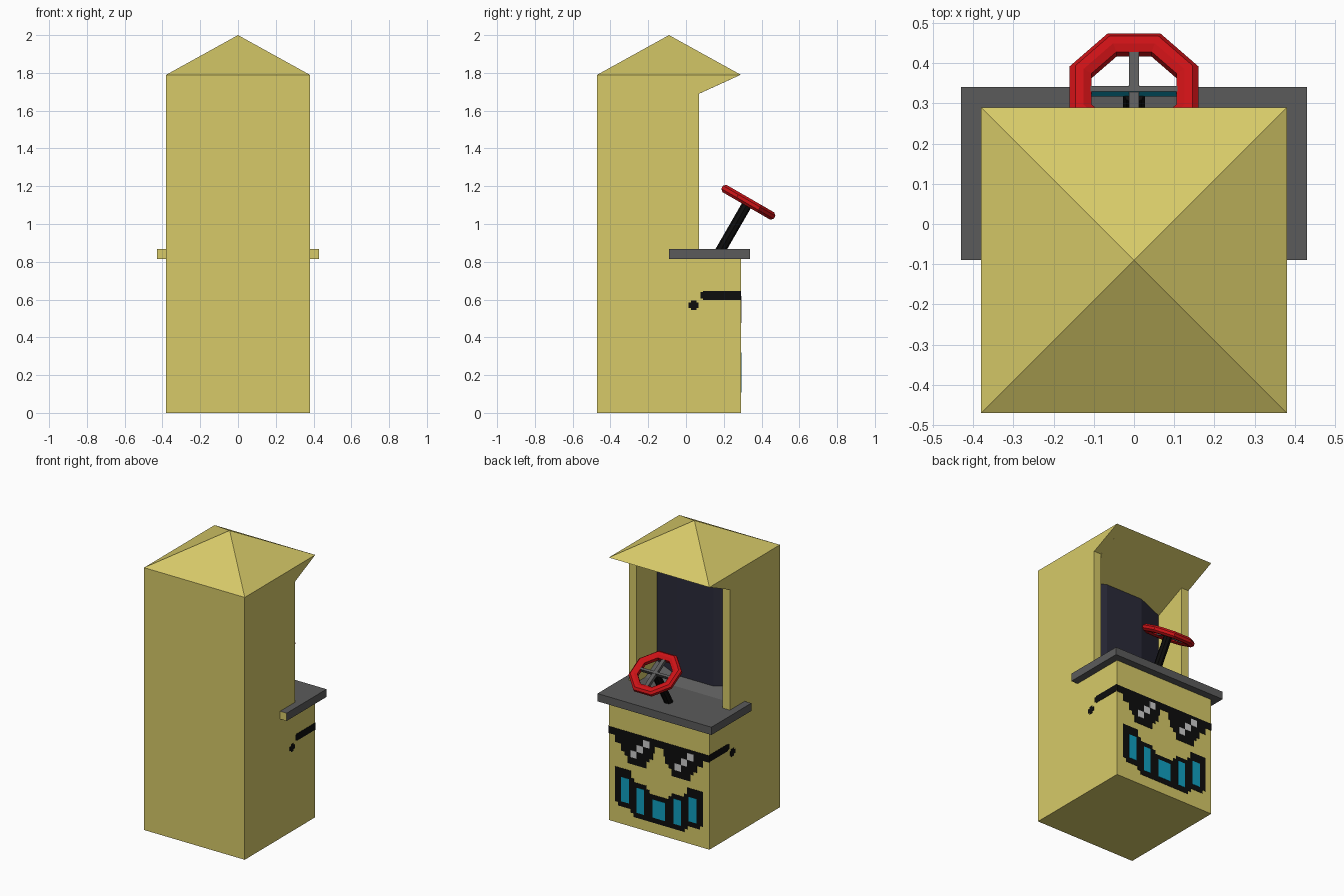
import bpy, bmesh, math
from mathutils import Matrix, Vector

if "Cube" in bpy.data.objects:
    bpy.data.objects.remove(bpy.data.objects["Cube"])


def material(name, r, g, b):
    m = bpy.data.materials.new(name)
    m.use_nodes = True
    m.diffuse_color = (r, g, b, 1)
    bsdf = next(n for n in m.node_tree.nodes if n.type == 'BSDF_PRINCIPLED')
    bsdf.inputs["Base Color"].default_value = (r, g, b, 1)
    bsdf.inputs["Roughness"].default_value = 0.8
    return m


YELLOW = material("cabinet yellow", .68, .59, .14)
GREY = material("counter grey", .105, .105, .105)
NAVY = material("screen navy", .024, .024, .042)
BLACK = material("ink black", .004, .004, .004)
RED = material("wheel red", .6, .006, .008)
CYAN = material("bright cyan", .005, .35, .53)
SILVER = material("glint silver", .6, .6, .6)


def finish(name, bm, *mats, matrix=None):
    bmesh.ops.recalc_face_normals(bm, faces=bm.faces[:])
    mesh = bpy.data.meshes.new(name)
    bm.to_mesh(mesh)
    bm.free()
    for m in mats:
        mesh.materials.append(m)
    ob = bpy.data.objects.new(name, mesh)
    if matrix:
        ob.matrix_world = matrix
    bpy.context.collection.objects.link(ob)
    return ob


def add_box(bm, lo, hi):
    lo, hi = Vector(lo), Vector(hi)
    mat = Matrix.Translation((lo + hi) / 2) @ Matrix.Diagonal((*(hi - lo), 1))
    bmesh.ops.create_cube(bm, size=1, matrix=mat)


def box(name, lo, hi, *mats, matrix=None, accent=None):
    """A box; faces pointing along accent take the second material."""
    bm = bmesh.new()
    add_box(bm, lo, hi)
    bm.normal_update()
    if accent:
        for f in bm.faces:
            f.material_index = int(f.normal.dot(Vector(accent)) > .9)
    return finish(name, bm, *mats, matrix=matrix)


def prism(name, points, offset, mat):
    """Extrude a flat outline along an offset."""
    bm = bmesh.new()
    face = bm.faces.new([bm.verts.new(p) for p in points])
    ext = bmesh.ops.extrude_face_region(bm, geom=[face], use_keep_orig=True)
    moved = [v for v in ext["geom"] if isinstance(v, bmesh.types.BMVert)]
    bmesh.ops.translate(bm, verts=moved, vec=offset)
    return finish(name, bm, mat)


W, BACK, FRONT, EAVE = .38, -.47, .29, 1.79
WALL = .055
INNER = W - WALL

# Cabinet body
box("cabinet_base", (-W, BACK, 0), (W, FRONT, .82), YELLOW)
box("cabinet_back", (-INNER, BACK, .82), (INNER, BACK + WALL, EAVE), YELLOW)
wall_outline = [(BACK, .82), (.07, .82), (.07, 1.69), (FRONT, EAVE), (BACK, EAVE)]
for side, x in (("left", INNER), ("right", -W)):
    prism(side + "_wall", [(x, y, z) for y, z in wall_outline], (WALL, 0, 0), YELLOW)

# Sloping ceiling under the canopy
ceiling = [(FRONT, EAVE), (-.2, 1.567), (-.2, EAVE)]
prism("canopy_ceiling", [(-INNER, y, z) for y, z in ceiling], (2 * INNER, 0, 0), YELLOW)

# Pyramid roof
bm = bmesh.new()
rim = [bm.verts.new((x, y, EAVE)) for x, y in
       ((-W, BACK), (W, BACK), (W, FRONT), (-W, FRONT))]
apex = bm.verts.new((0, -.09, 2))
bm.faces.new(rim)
for i in range(4):
    bm.faces.new((rim[i], rim[(i + 1) % 4], apex))
finish("roof", bm, YELLOW)

# Bent screen and the ledge below it
plan = [(-INNER, -.15), (-.14, -.095), (.14, -.095), (INNER, -.15), (INNER, -.2), (-INNER, -.2)]
prism("screen", [(x, y, .86) for x, y in plan], (0, 0, .78), NAVY)
ledge = [(-.02, .865), (-.16, .94), (-.16, .865)]
prism("screen_ledge", [(-INNER, y, z) for y, z in ledge], (2 * INNER, 0, 0), GREY)

# Counter with yellow rear ends
box("counter", (-.43, -.09, .815), (.43, .34, .868), GREY, YELLOW, accent=(0, -1, 0))

# Steering wheel, tilted towards the player
tilt = Matrix.Translation((0, .33, 1.115)) @ Matrix.Rotation(math.radians(-30), 4, 'X')
section = [(.106, -.012), (.106, .012), (.125, .022), (.146, .022),
           (.16, .009), (.16, -.009), (.146, -.022), (.125, -.022)]
bm = bmesh.new()
rings = []
for i in range(8):
    a = math.pi / 4 * (i + .5)
    rings.append([bm.verts.new((r * math.cos(a) / math.cos(math.pi / 8),
                                r * math.sin(a) / math.cos(math.pi / 8), h))
                  for r, h in section])
for i in range(8):
    p, q = rings[i], rings[(i + 1) % 8]
    for j in range(8):
        k = (j + 1) % 8
        bm.faces.new((p[j], q[j], q[k], p[k]))
finish("wheel_rim", bm, RED, matrix=tilt)
box("wheel_cross_spoke", (-.118, -.008, -.013), (.118, .008, .013), GREY, CYAN,
    matrix=tilt, accent=(0, -1, 0))
box("wheel_long_spoke", (-.013, -.118, -.011), (.013, .118, .011), GREY, matrix=tilt)

# Steering column
bm = bmesh.new()
bmesh.ops.create_cone(bm, cap_ends=True, segments=8, radius1=.027, radius2=.027, depth=.3,
                      matrix=Matrix.Translation((0, 0, -.16)))
finish("steering_column", bm, BLACK, matrix=tilt)

# Painted face, laid out on a square grid of pixels
PX = 2 * W / 32


def face_plates(name, rects, depth, mat):
    """Plates on the player's side from (left, bottom, right, top) pixels."""
    bm = bmesh.new()
    for l, b, r, t in rects:
        add_box(bm, (W - r * PX, FRONT - .002, b * PX), (W - l * PX, FRONT + depth, t * PX))
    return finish(name, bm, mat)


def both(rects):
    return rects + [(32 - r, b, 32 - l, t) for l, b, r, t in rects]


lenses = [(0, 25, 16, 27), (2, 23, 14.5, 25), (4, 21, 14, 23), (5, 20, 13, 21), (6, 18, 12, 20)]
mouth = [(2, 6, 7, 16), (3, 5, 8, 14), (7, 4, 12, 13), (8, 3, 13, 12), (12, 3, 16, 11)]
face_plates("painted_glasses", both(lenses), .002, BLACK)
face_plates("painted_mouth", both(mouth), .002, BLACK)
teeth = [(4, 6.5, 6.5, 13.5), (9, 4.5, 11.3, 11.7), (14, 4.5, 16, 9.7)]
face_plates("painted_teeth", both(teeth), .004, CYAN)
glints = [(x + s, 25 - 2 * k - 1, x + s + 2, 25 - 2 * k + 1)
          for s in (0, 14) for k, x in enumerate((11, 9, 7))]
face_plates("lens_glints", glints, .004, SILVER)

# Glasses arms wrapping round both sides
arm = [(0, 25.2, 8.4, 27.2), (8, 25.5, 9, 27)]
dot = [(9.4, 23.4, 11.6, 24.6), (9.9, 22.9, 11.1, 25.1)]
for side, s in (("left", 1), ("right", -1)):
    bm = bmesh.new()
    for n, b, f, t in arm + dot:
        add_box(bm, (s * W - .002, FRONT - f * PX, b * PX), (s * W + .002, FRONT - n * PX, t * PX))
    finish(side + "_glasses_arm", bm, BLACK)
